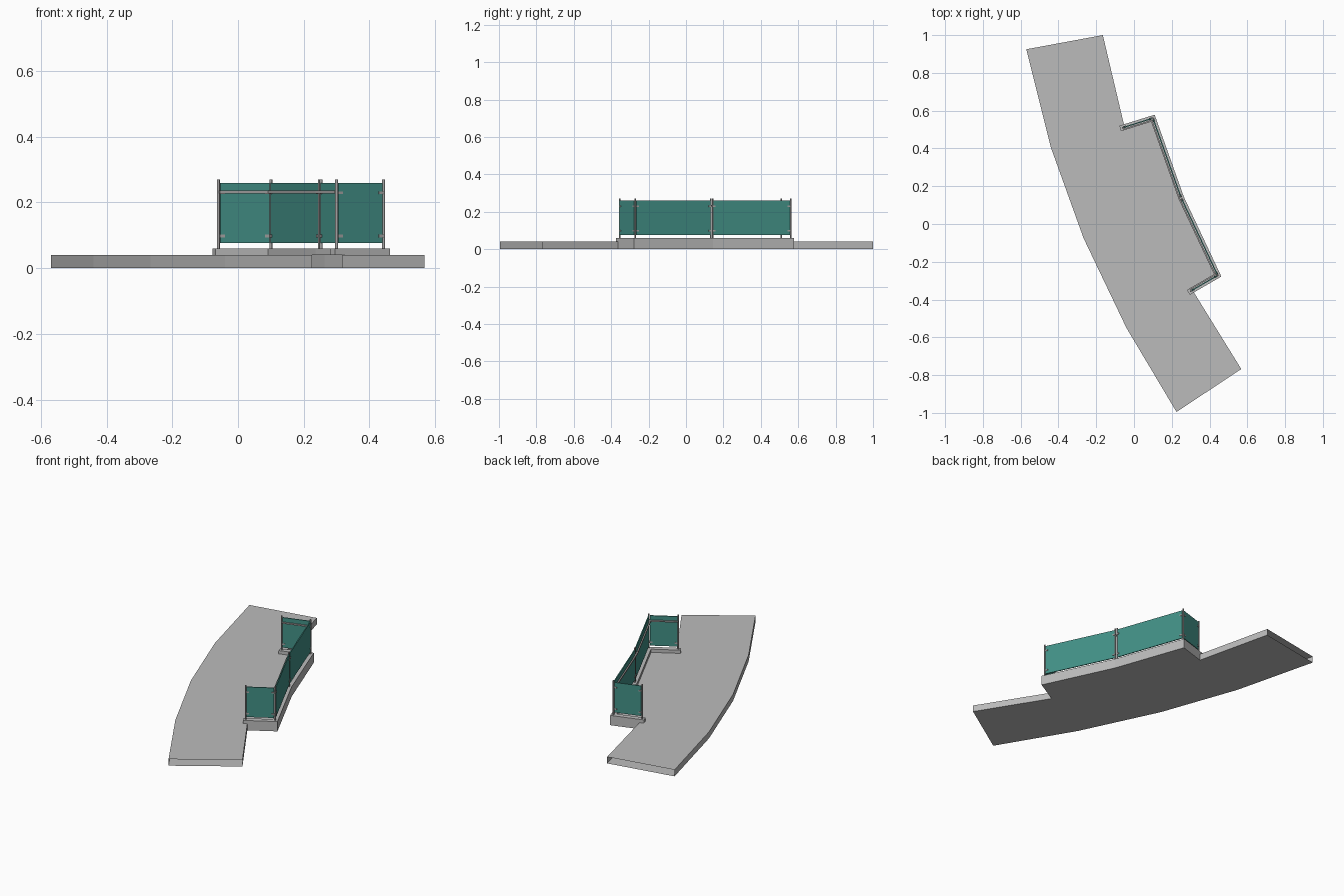
import bpy
import bmesh
from math import atan2
from mathutils import Vector

if "Cube" in bpy.data.objects:
    bpy.data.objects.remove(bpy.data.objects["Cube"])


def material(name, r, g, b):
    m = bpy.data.materials.new(name)
    m.use_nodes = True
    m.diffuse_color = (r, g, b, 1)
    m.node_tree.nodes["Principled BSDF"].inputs["Base Color"].default_value = (r, g, b, 1)
    return m


concrete = material("concrete grey", 0.5, 0.5, 0.5)
teal = material("teal glass", 0.055, 0.28, 0.24)
steel = material("steel grey", 0.38, 0.37, 0.37)


def finish(name, bm, mat):
    bmesh.ops.recalc_face_normals(bm, faces=bm.faces)
    mesh = bpy.data.meshes.new(name)
    bm.to_mesh(mesh)
    bm.free()
    mesh.materials.append(mat)
    ob = bpy.data.objects.new(name, mesh)
    bpy.context.collection.objects.link(ob)
    return ob


def prism(name, outline, z0, z1, mat, open_edges=()):
    """Extrude an outline; walls listed in open_edges are left out."""
    bm = bmesh.new()
    low = [bm.verts.new((p[0], p[1], z0)) for p in outline]
    top = [bm.verts.new((p[0], p[1], z1)) for p in outline]
    bm.faces.new(low[::-1])
    bm.faces.new(top)
    n = len(outline)
    for i in range(n):
        if i not in open_edges:
            j = (i + 1) % n
            bm.faces.new((low[i], low[j], top[j], top[i]))
    return finish(name, bm, mat)


def left_normal(a, b):
    d = (b - a).normalized()
    return Vector((-d.y, d.x))


def offset(path, dist):
    """Mitred parallel copy of a path, positive to its left."""
    out = []
    for i, p in enumerate(path):
        n1 = left_normal(path[max(i - 1, 0)], path[max(i, 1)])
        last = len(path) - 1
        n2 = left_normal(path[min(i, last - 1)], path[min(i + 1, last)])
        out.append(p + (n1 + n2) * dist / (1 + n1.dot(n2)))
    return out


def band(name, path, half, z0, z1, mat, shift=0):
    prism(name, offset(path, shift + half) + offset(path, shift - half)[::-1], z0, z1, mat)


def post(name, p, z0, z1, radius):
    bm = bmesh.new()
    bmesh.ops.create_cone(bm, cap_ends=True, segments=12, radius1=radius,
                          radius2=radius, depth=z1 - z0)
    ob = finish(name, bm, steel)
    ob.location = (p.x, p.y, (z0 + z1) / 2)
    ob.select_set(True)
    bpy.context.view_layer.objects.active = ob
    bpy.ops.object.shade_smooth_by_angle()
    ob.select_set(False)


# Centre line of the railing, from back end to front end
rail_path = [Vector(p) for p in
             ((-0.06, 0.51), (0.10, 0.56), (0.25, 0.138), (0.443, -0.272), (0.30, -0.355))]

# Curb line runs slightly past the end posts
curb_path = list(rail_path)
curb_path[0] = rail_path[0] + (rail_path[0] - rail_path[1]).normalized() * 0.014
curb_path[-1] = rail_path[-1] + (rail_path[-1] - rail_path[-2]).normalized() * 0.014
outer = offset(curb_path, 0.015)

# Walkway slab: open at both ends, flush with the curb along the bay
slab = [(-0.57, 0.925), (-0.165, 1.0), outer[0].lerp(outer[1], 0.13)]
slab += outer[1:4]
slab += [outer[4].lerp(outer[3], 0.13), (0.568, -0.768), (0.225, -0.995),
         (-0.04, -0.55), (-0.267, -0.075), (-0.44, 0.405)]
prism("walkway_slab", slab, 0, 0.04, concrete, open_edges=(0, 7))
band("curb", curb_path, 0.015, 0.04, 0.06, concrete)

# Posts: single at ends and corners, a pair at the middle bend
for i, p in enumerate(rail_path):
    if i == 2:
        for q in (rail_path[1], rail_path[3]):
            post("middle_post", p + (q - p).normalized() * 0.006, 0.06, 0.27, 0.0045)
    else:
        post("post", p, 0.06, 0.27, 0.0045)

# Glass panels with clips at their four corners
for a, b in zip(rail_path, rail_path[1:]):
    d = (b - a).normalized()
    band("glass_panel", [a + d * 0.006, b - d * 0.006], 0.003, 0.076, 0.26, teal)
    for start in (a + d * 0.004, b - d * 0.02):
        for z in (0.098, 0.23):
            band("glass_clip", [start, start + d * 0.016], 0.006, z - 0.004, z + 0.004, steel)

# Handrail along the walkway side of the glass
band("handrail", rail_path, 0.004, 0.228, 0.236, steel, shift=-0.011)
